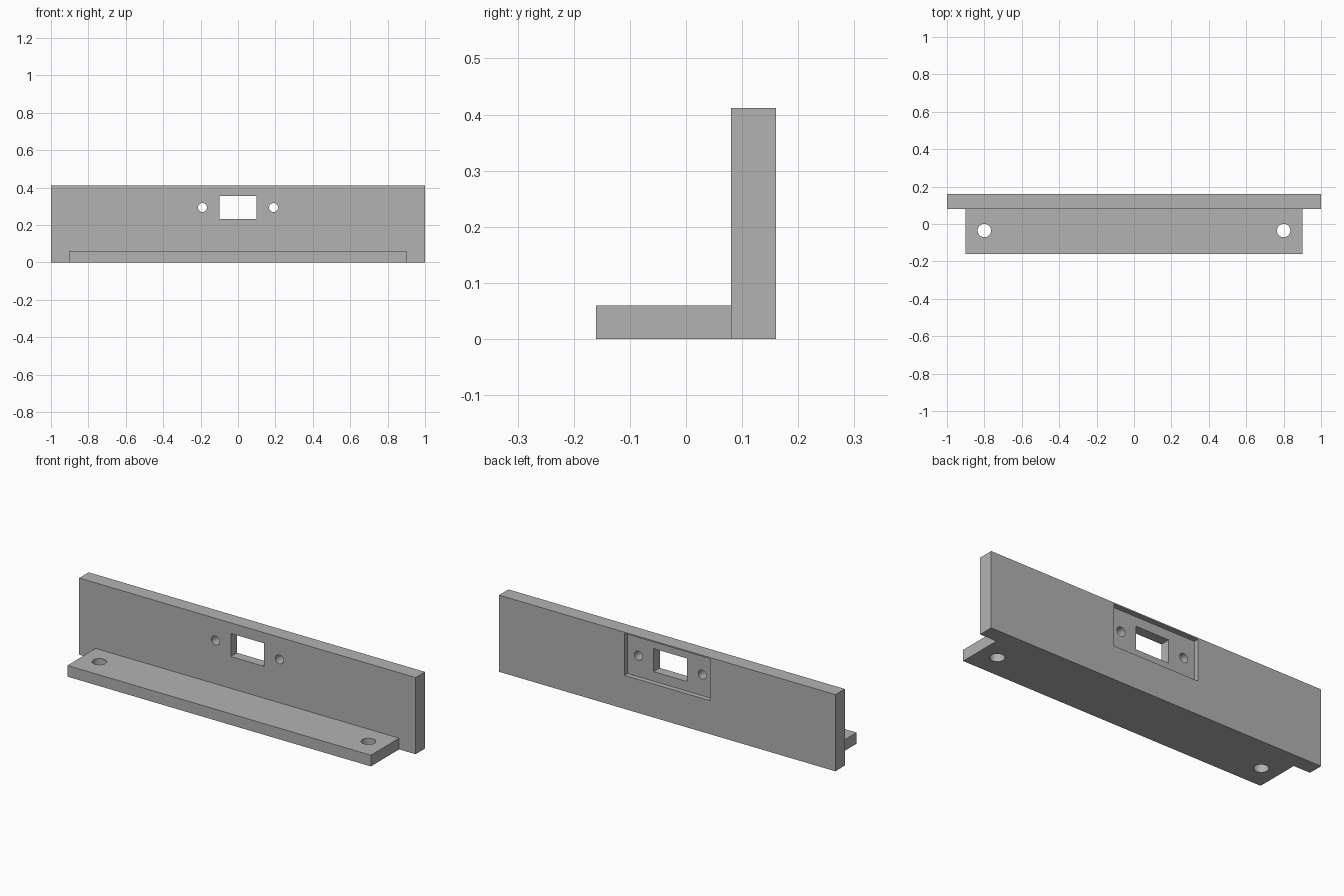
import bpy
import math

cube = bpy.data.objects.get("Cube")
if cube:
    bpy.data.objects.remove(cube, do_unlink=True)

WALL_FRONT, WALL_BACK, HEIGHT = 0.08, 0.16, 0.412
PORT_Z = 0.293

grey = bpy.data.materials.new("plain_grey")
grey.use_nodes = True
grey.diffuse_color = (0.448, 0.448, 0.448, 1)
grey.node_tree.nodes["Principled BSDF"].inputs["Base Color"].default_value = grey.diffuse_color


def box(name, x, y, z):
    """Box from (min, max) ranges."""
    spans = (x, y, z)
    bpy.ops.mesh.primitive_cube_add(size=1, location=[(a + b) / 2 for a, b in spans])
    ob = bpy.context.object
    ob.name = name
    ob.scale = [b - a for a, b in spans]
    bpy.ops.object.transform_apply(location=True, rotation=False, scale=True)
    ob.data.materials.append(grey)
    return ob


def drill(name, radius, location, rotation=(0, 0, 0)):
    bpy.ops.mesh.primitive_cylinder_add(vertices=32, radius=radius, depth=0.3,
                                        location=location, rotation=rotation)
    ob = bpy.context.object
    ob.name = name
    ob.data.materials.append(grey)
    return ob


def combine(target, tool, operation):
    """Apply a boolean and discard the tool."""
    tool.hide_render = True
    mod = target.modifiers.new(operation.lower(), "BOOLEAN")
    mod.operation = operation
    mod.solver = "EXACT"
    mod.object = tool
    bpy.ops.object.select_all(action="DESELECT")
    bpy.context.view_layer.objects.active = target
    target.select_set(True)
    bpy.ops.object.modifier_apply(modifier=mod.name)
    bpy.data.objects.remove(tool, do_unlink=True)


# Upright plate joined to the narrower mounting shelf
bracket = box("angle_bracket", (-1, 1), (WALL_FRONT, WALL_BACK), (0, HEIGHT))
shelf = box("mounting_shelf", (-0.902, 0.902), (-0.16, WALL_FRONT + 0.02), (0, 0.06))
combine(bracket, shelf, "UNION")

# Rectangular pocket in the back, with a window through its floor
pocket = box("back_pocket_cutter", (-0.255, 0.255), (WALL_BACK - 0.027, 0.3), (0.18, 0.405))
combine(bracket, pocket, "DIFFERENCE")
window = box("window_cutter", (-0.099, 0.099), (0, 0.3), (PORT_Z - 0.062, PORT_Z + 0.062))
combine(bracket, window, "DIFFERENCE")

# Mirrored screw holes in the upright plate and the shelf
for side in (-1, 1):
    wall_hole = drill("wall_hole_cutter", 0.024, (side * 0.19, 0.12, PORT_Z),
                      (math.pi / 2, 0, 0))
    combine(bracket, wall_hole, "DIFFERENCE")
    shelf_hole = drill("shelf_hole_cutter", 0.036, (side * 0.8, -0.035, 0.03))
    combine(bracket, shelf_hole, "DIFFERENCE")

# Smooth hole walls, crisp edges
bpy.ops.object.shade_smooth_by_angle(angle=math.radians(30))
